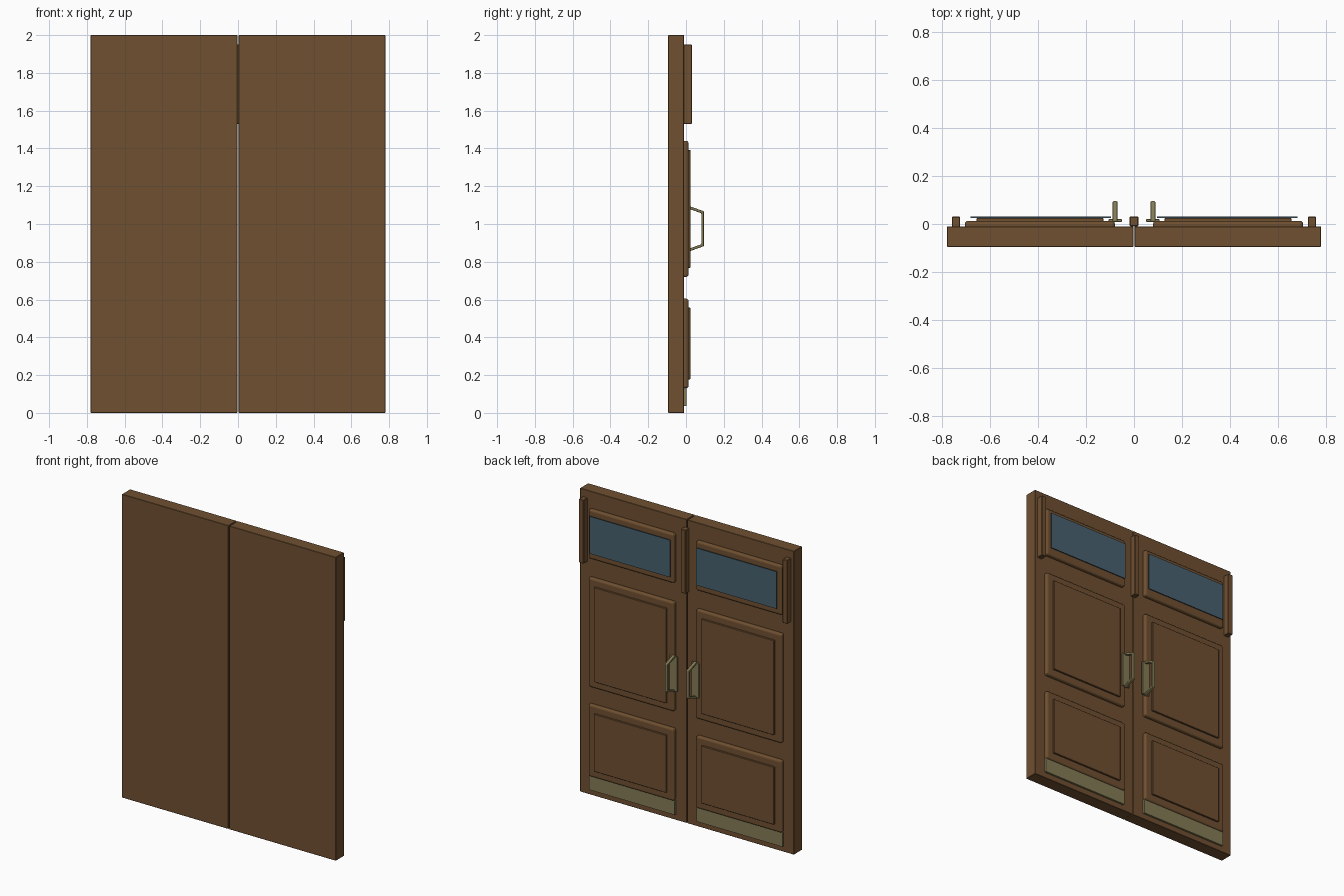
import bpy, bmesh

if "Cube" in bpy.data.objects:
    bpy.data.objects.remove(bpy.data.objects["Cube"])

def material(name, rgb):
    m = bpy.data.materials.new(name)
    m.diffuse_color = (*rgb, 1)
    m.use_nodes = True
    m.node_tree.nodes["Principled BSDF"].inputs["Base Color"].default_value = m.diffuse_color
    return m

WOOD = material("wood", (0.16, 0.08, 0.03))
BRASS = material("brass", (0.23, 0.20, 0.09))
GLASS = material("glass", (0.065, 0.12, 0.16))

def finish(bm, name, mat, bevel=0, segments=1):
    bmesh.ops.recalc_face_normals(bm, faces=bm.faces)
    me = bpy.data.meshes.new(name)
    bm.to_mesh(me)
    bm.free()
    me.materials.append(mat)
    ob = bpy.data.objects.new(name, me)
    bpy.context.collection.objects.link(ob)
    if bevel:
        b = ob.modifiers.new("bevel", "BEVEL")
        b.width, b.segments = bevel, segments
        b.limit_method = "ANGLE"
    return ob

def box(name, x, y, z, mat=WOOD, bevel=0, segments=1):
    """Box from (min, max) ranges."""
    bm = bmesh.new()
    bmesh.ops.create_cube(bm, size=1)
    for v in bm.verts:
        v.co = [(a + b) / 2 + c * (b - a) for c, (a, b) in zip(v.co, (x, y, z))]
    return finish(bm, name, mat, bevel, segments)

def prism(name, outline, x, mat, bevel=0):
    """Outline in (y, z) extruded across an x range."""
    bm = bmesh.new()
    face = bm.faces.new([bm.verts.new((x[0], y, z)) for y, z in outline])
    ext = bmesh.ops.extrude_face_region(bm, geom=[face])
    moved = [g for g in ext["geom"] if isinstance(g, bmesh.types.BMVert)]
    bmesh.ops.translate(bm, verts=moved, vec=(x[1] - x[0], 0, 0))
    return finish(bm, name, mat, bevel, 2)

FACE = -0.01           # detailed face of the leaves
PANEL_X = (0.08, 0.705)
INSET = 0.048

for side, label in ((1, "right"), (-1, "left")):
    def sx(a, b):
        return tuple(sorted((side * a, side * b)))

    # door leaf
    box(f"{label}_door_leaf", sx(0.003, 0.78), (-0.095, FACE), (0, 2), WOOD, 0.002)

    # raised panels: rounded moulding with a flat centre field
    for part, z0, z1 in (("middle", 0.72, 1.44), ("lower", 0.13, 0.605)):
        box(f"{label}_{part}_moulding", sx(*PANEL_X), (FACE - 0.02, 0.013),
            (z0, z1), WOOD, 0.012, 3)
        box(f"{label}_{part}_panel", sx(PANEL_X[0] + INSET, PANEL_X[1] - INSET),
            (0, 0.024), (z0 + INSET, z1 - INSET), WOOD, 0.002)

    # window
    box(f"{label}_window_moulding", sx(*PANEL_X), (FACE - 0.02, 0.013),
        (1.565, 1.89), WOOD, 0.012, 3)
    box(f"{label}_window_glass", sx(0.095, 0.682), (0.025, 0.031), (1.61, 1.855), GLASS)

    # outer post beside the window
    box(f"{label}_window_post", sx(0.725, 0.76), (FACE - 0.005, 0.031),
        (1.53, 1.95), WOOD, 0.003)

    # kick plate
    box(f"{label}_kick_plate", sx(*PANEL_X), (FACE - 0.005, 0.003), (0.037, 0.132), BRASS)

    # pull handle
    box(f"{label}_handle_plate", sx(0.051, 0.107), (0.008, 0.02), (0.86, 1.09), BRASS, 0.002)
    grip = [(0.012, 1.097), (0.095, 1.067), (0.095, 0.883), (0.012, 0.853),
            (0.012, 0.868), (0.081, 0.893), (0.081, 1.057), (0.012, 1.082)]
    prism(f"{label}_handle_grip", grip, sx(0.069, 0.089), BRASS, 0.004)

# centre post covering the gap
box("centre_post", (-0.018, 0.018), (FACE, 0.031), (1.53, 1.95), WOOD, 0.003)
